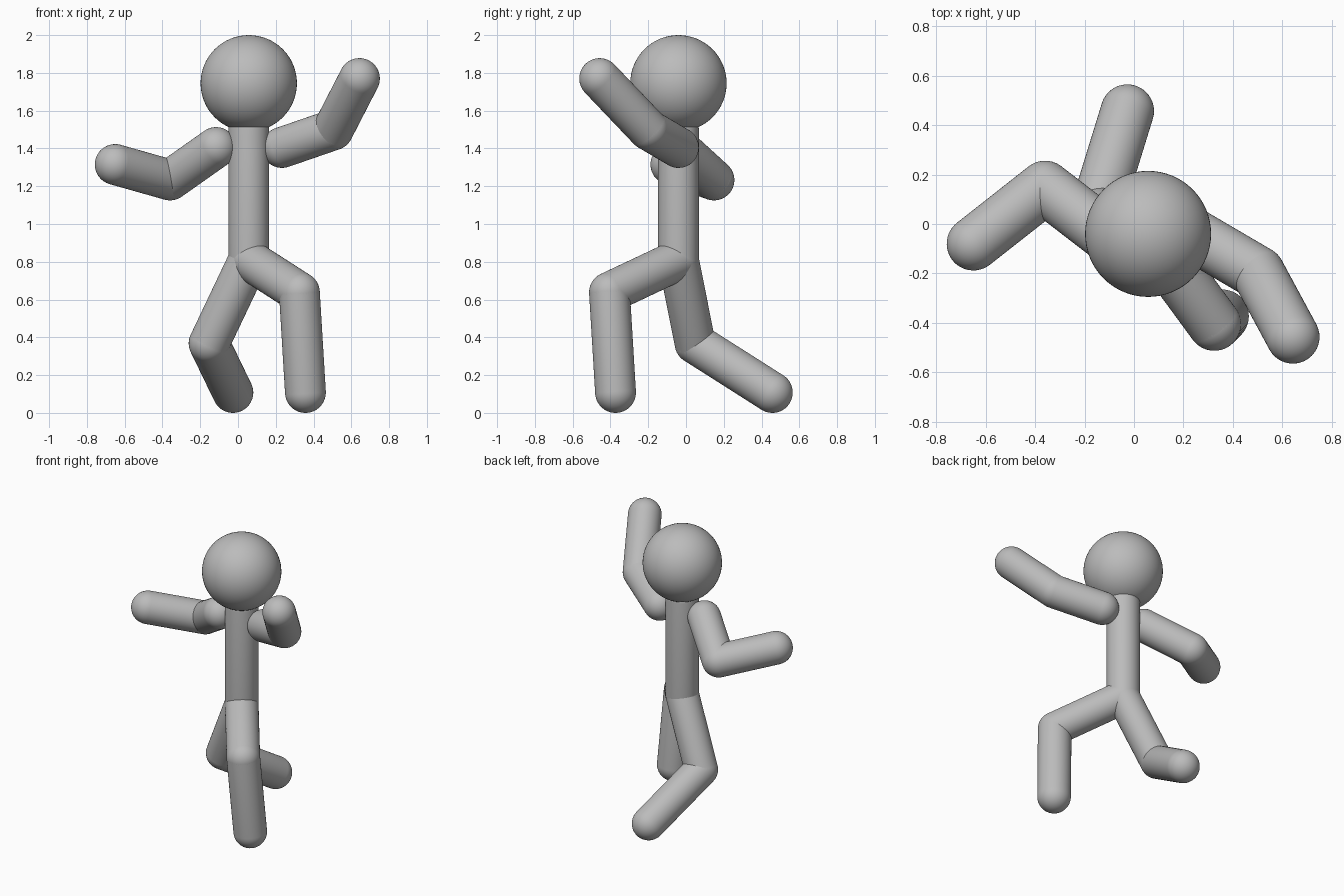
import bpy, bmesh
from mathutils import Vector, Matrix

if "Cube" in bpy.data.objects:
    bpy.data.objects.remove(bpy.data.objects["Cube"])

R = 0.108                                   # limb radius
grey = bpy.data.materials.new("plain grey")
grey.diffuse_color = (0.5, 0.5, 0.5, 1)
grey.use_nodes = True
grey.node_tree.nodes["Principled BSDF"].inputs["Base Color"].default_value = grey.diffuse_color


def finish(name, bm):
    for f in bm.faces:
        f.smooth = True
    mesh = bpy.data.meshes.new(name)
    bm.to_mesh(mesh)
    bm.free()
    mesh.materials.append(grey)
    obj = bpy.data.objects.new(name, mesh)
    bpy.context.collection.objects.link(obj)


def ball(name, centre, radius):
    bm = bmesh.new()
    bmesh.ops.create_uvsphere(bm, u_segments=64, v_segments=32, radius=radius)
    bmesh.ops.translate(bm, verts=bm.verts, vec=centre)
    finish(name, bm)


def capsule(name, a, b):
    """Round-ended rod: a sphere whose halves are pulled apart."""
    a, b = Vector(a), Vector(b)
    axis = b - a
    bm = bmesh.new()
    bmesh.ops.create_uvsphere(bm, u_segments=48, v_segments=24, radius=R)
    # split at the equator so each half keeps a full hemisphere
    geom = bm.verts[:] + bm.edges[:] + bm.faces[:]
    top = [f for f in bm.faces if f.calc_center_median().z > 0]
    moved = bmesh.ops.extrude_face_region(bm, geom=top)
    bmesh.ops.delete(bm, geom=[f for f in top if f.is_valid], context='FACES')
    up = [g for g in moved["geom"] if isinstance(g, bmesh.types.BMVert)]
    bmesh.ops.translate(bm, verts=up, vec=(0, 0, axis.length))
    loose = [v for v in bm.verts if not v.link_faces]
    bmesh.ops.delete(bm, geom=loose, context='VERTS')
    bmesh.ops.recalc_face_normals(bm, faces=bm.faces)
    turn = Vector((0, 0, 1)).rotation_difference(axis).to_matrix().to_4x4()
    bmesh.ops.transform(bm, matrix=Matrix.Translation(a) @ turn, verts=bm.verts)
    finish(name, bm)


# head and torso
ball("head", (0.057, -0.04, 1.745), 0.255)
hip = (0.057, -0.04, 0.81)
capsule("torso", hip, (0.057, -0.04, 1.5))

# limbs: root, bend, end
limbs = {
    "right_arm": ((-0.116, -0.04, 1.405), (-0.36, 0.148, 1.233), (-0.65, -0.08, 1.315)),
    "left_arm": ((0.233, -0.04, 1.405), (0.503, -0.198, 1.498), (0.643, -0.457, 1.77)),
    "right_leg": (hip, (-0.153, 0.048, 0.368), (-0.027, 0.457, 0.108)),
    "left_leg": (hip, (0.325, -0.405, 0.638), (0.357, -0.373, 0.108)),
}
for name, (root, bend, end) in limbs.items():
    capsule("upper_" + name, root, bend)
    capsule("lower_" + name, bend, end)
